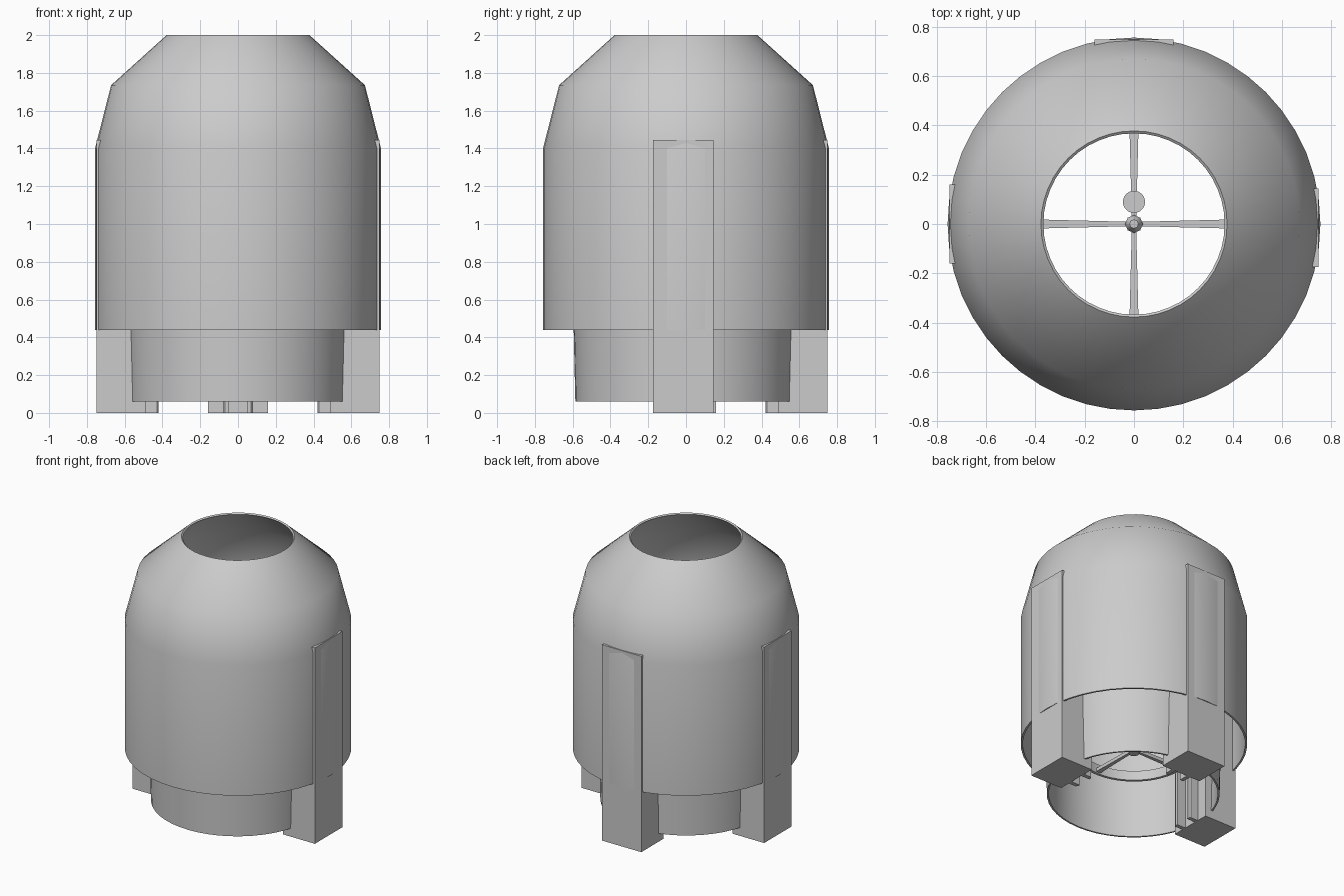
import bpy, bmesh
from math import cos, sin, pi, radians

if "Cube" in bpy.data.objects:
    bpy.data.objects.remove(bpy.data.objects["Cube"])

SIDES = 48


def make_object(name, bm, smooth=False):
    bmesh.ops.recalc_face_normals(bm, faces=bm.faces)
    mesh = bpy.data.meshes.new(name)
    bm.to_mesh(mesh)
    bm.free()
    ob = bpy.data.objects.new(name, mesh)
    bpy.context.collection.objects.link(ob)
    if smooth:
        bpy.ops.object.select_all(action='DESELECT')
        ob.select_set(True)
        bpy.context.view_layer.objects.active = ob
        bpy.ops.object.shade_smooth_by_angle(angle=radians(40))
    return ob


def lathe(name, profile, sides=SIDES, centre=(0, 0)):
    """Spin a closed (radius, z) profile about a vertical axis."""
    bm = bmesh.new()
    rings = [[bm.verts.new((centre[0] + r * cos(2 * pi * i / sides),
                            centre[1] + r * sin(2 * pi * i / sides), z))
              for r, z in profile] for i in range(sides)]
    n = len(profile)
    for i in range(sides):
        a, b = rings[i], rings[(i + 1) % sides]
        for j in range(n):
            k = (j + 1) % n
            bm.faces.new((a[j], b[j], b[k], a[k]))
    bmesh.ops.remove_doubles(bm, verts=bm.verts, dist=1e-5)
    return make_object(name, bm, True)


def prism(name, outline, z0, z1, angle=0, shift=(0, 0)):
    """Extrude a plan outline upwards, turned about the z axis."""
    bm = bmesh.new()
    c, s = cos(angle), sin(angle)
    verts = [bm.verts.new((x * c - y * s + shift[0], x * s + y * c + shift[1], z0))
             for x, y in outline]
    face = bm.faces.new(verts)
    top = bmesh.ops.extrude_face_region(bm, geom=[face])['geom']
    bmesh.ops.translate(bm, vec=(0, 0, z1 - z0),
                        verts=[v for v in top if isinstance(v, bmesh.types.BMVert)])
    return make_object(name, bm)


# Outer housing: thin wall, open at both ends
lathe("outer_housing", [(0.757, 0.44), (0.757, 1.40), (0.672, 1.735), (0.378, 2.0),
                        (0.368, 1.992), (0.661, 1.728), (0.744, 1.40), (0.744, 0.44)])

# Slightly flared inner sleeve
lathe("inner_sleeve", [(0.578, 0.06), (0.604, 1.2), (0.592, 1.2), (0.566, 0.06)],
      centre=(0, -0.008))

# Three legs with a pair of guide rails on the inner side
half = [(0.75, 0.16), (0.49, 0.16), (0.49, 0.08), (0.43, 0.08),
        (0.42, 0.07), (0.42, 0.05), (0.49, 0.05)]
leg_outline = half + [(x, -y) for x, y in reversed(half)]
for name, angle, shift in (("right_leg", 0, (0, -0.015)),
                           ("back_leg", pi / 2, (0, 0)),
                           ("left_leg", pi, (0, 0))):
    prism(name, leg_outline, 0, 1.445, angle, shift)

# Centre ring, tapered spokes, hub and small round cap
lathe("centre_ring", [(0.372, 0.38), (0.392, 0.38), (0.392, 0.45), (0.372, 0.45)])
spoke = [(0.02, -0.009), (0.375, -0.018), (0.375, 0.018), (0.02, 0.009)]
for i in range(4):
    prism(f"spoke_{i + 1}", spoke, 0.39, 0.415, i * pi / 2)
lathe("hub", [(0, 0.37), (0.036, 0.37), (0.036, 0.43), (0.018, 0.46), (0, 0.46)], 8)
lathe("round_cap", [(0, 0.415), (0.045, 0.415), (0.045, 0.44), (0, 0.44)], 24, (0, 0.09))
